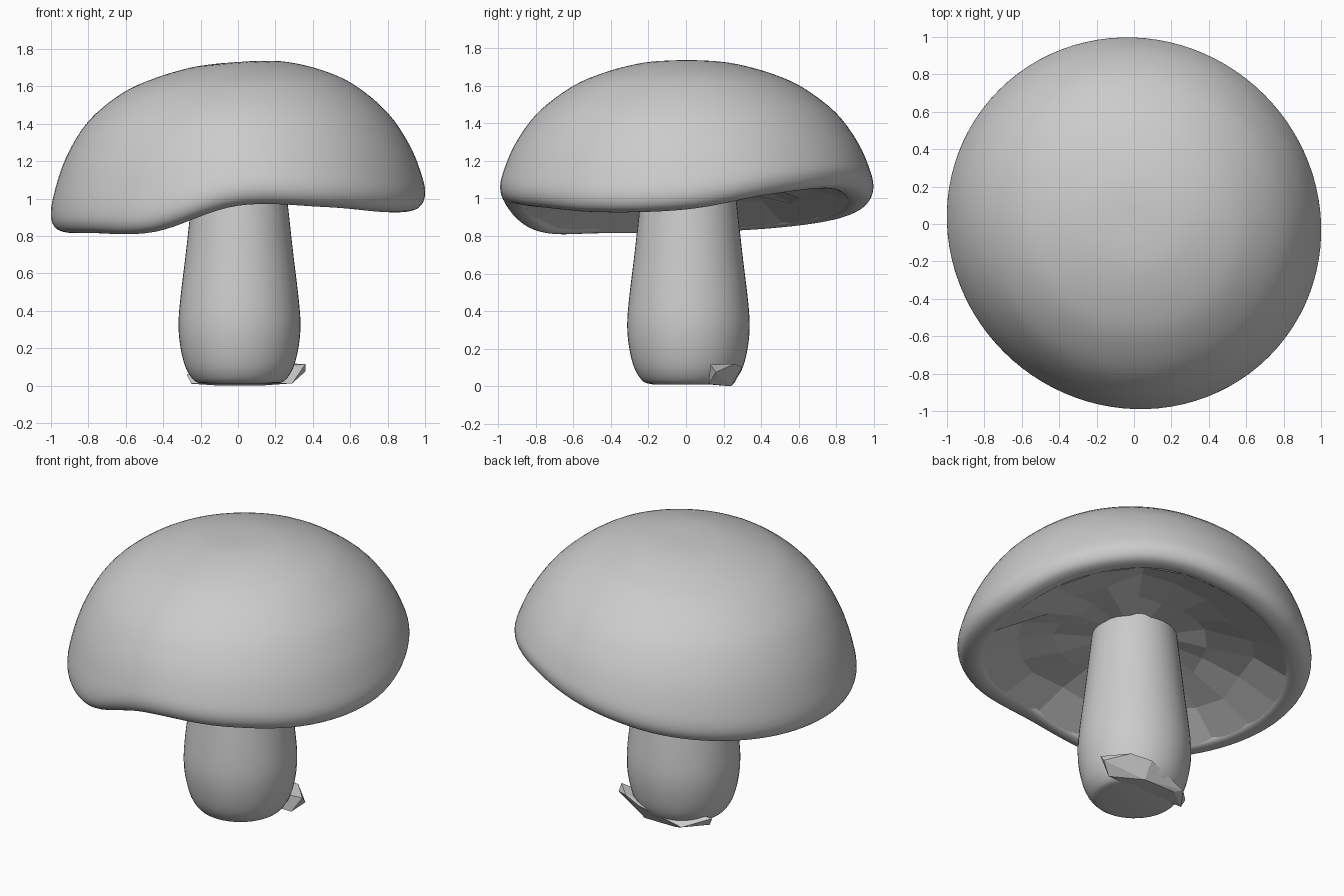
import bpy, bmesh, math, random
from mathutils import Vector

if "Cube" in bpy.data.objects:
    bpy.data.objects.remove(bpy.data.objects["Cube"])

random.seed(4)

# Height of the wavy cap rim every 30 degrees (0 = +x, 90 = back, 270 = front)
RIM = [.945, 1.025, 1.055, .98, .895, .845, .822, .818, .825, .965, .958, .93]


def rim(a):
    """Smooth periodic interpolation of the rim heights."""
    f = (math.degrees(a) % 360) / 30
    i, t = int(f), f - int(f)
    p, q, r, s = (RIM[(i + k) % 12] for k in (-1, 0, 1, 2))
    return .5 * (2 * q + (r - p) * t + (2 * p - 5 * q + 4 * r - s) * t * t
                 + (3 * q - p - 3 * r + s) * t ** 3)


def smooth_profile(pts, steps):
    """Catmull-Rom curve through profile points."""
    p = [Vector(q) for q in pts]
    p = [2 * p[0] - p[1]] + p + [2 * p[-1] - p[-2]]
    out = []
    for i in range(1, len(p) - 2):
        a, b, c, d = p[i - 1:i + 3]
        for s in range(steps):
            t = s / steps
            out.append(.5 * (2 * b + (c - a) * t + (2 * a - 5 * b + 4 * c - d) * t * t
                             + (3 * b - a - 3 * c + d) * t ** 3))
    return out + [p[-2]]


def finish(bm, name, smooth):
    bmesh.ops.recalc_face_normals(bm, faces=bm.faces)
    me = bpy.data.meshes.new(name)
    bm.to_mesh(me)
    bm.free()
    ob = bpy.data.objects.new(name, me)
    bpy.context.collection.objects.link(ob)
    if smooth:
        bpy.ops.object.select_all(action='DESELECT')
        ob.select_set(True)
        bpy.context.view_layer.objects.active = ob
        bpy.ops.object.shade_smooth_by_angle(angle=math.radians(40))
    return ob


def loft(name, profile, sides, place, smooth=True, cap_ends=()):
    """Spin a profile; place(r, z, angle, ring) gives each vertex position."""
    bm = bmesh.new()
    rings = [[bm.verts.new(place(r, z, 2 * math.pi * k / sides, i)) for k in range(sides)]
             for i, (r, z) in enumerate(profile)]
    for lo, hi in zip(rings, rings[1:]):
        for k in range(sides):
            n = (k + 1) % sides
            bm.faces.new((lo[k], lo[n], hi[n], hi[k]))
    for e in cap_ends:
        bm.faces.new(rings[e])
    return finish(bm, name, smooth)


# Cap: domed shell, slightly oval on the diagonal, with a wavy inward-curling rim
def cap_place(r, z, a, i):
    w = max(0, min(1, (1.73 - z) / .7)) ** 1.7
    h = z + (rim(a) - .95) * w + .022 * math.cos(a) * math.sin(math.pi * r) * (1 - w)
    r *= 1 - .018 * math.sin(2 * a)
    return (r * math.cos(a), r * math.sin(a) * .993 + .004, h)


cap = [(.02, 1.73), (.13, 1.728), (.27, 1.713), (.45, 1.665), (.62, 1.59), (.8, 1.45),
       (.92, 1.28), (.985, 1.12), (1.0, 1.03), (.975, .97), (.92, .948), (.87, .955),
       (.84, .99)]
loft("cap", smooth_profile(cap, 4), 96, cap_place, cap_ends=(0,))


# Underside: coarse faceted surface rising from the lip to the stem
def under_place(r, z, a, i):
    t = (.87 - r) / (.87 - .2)
    h = (rim(a) + .01) * (1 - t) + 1.09 * t + .04 * math.sin(math.pi * t)
    if 0 < i < 3:
        h += random.uniform(-.03, .03)
        r += random.uniform(-.03, .03)
    r *= 1 - .018 * math.sin(2 * a)
    return (r * math.cos(a), r * math.sin(a), h)


loft("cap_underside", [(.87, 0), (.66, 0), (.43, 0), (.2, 0)], 20, under_place,
     smooth=False)


# Stem: slightly bulging column with a rounded foot
def stem_place(r, z, a, i):
    return (r * math.cos(a) + .008, r * math.sin(a) + .013, z)


stem = [(.19, .01), (.24, .025), (.285, .09), (.313, .19), (.326, .31), (.318, .45),
        (.288, .7), (.258, .97), (.24, 1.12)]
loft("stem", smooth_profile(stem, 4), 48, stem_place, cap_ends=(0, -1))

# Faceted chunk at the back of the stem foot
bm = bmesh.new()
for p in [(.36, .13, .115), (.36, .16, .075), (.29, .12, .012), (-.25, .12, .01),
          (-.275, .13, .06), (-.15, .26, .02), (.12, .24, 0), (.12, .30, .1),
          (.24, .26, .12), (-.1, .24, 0)]:
    bm.verts.new(p)
bmesh.ops.convex_hull(bm, input=bm.verts)
finish(bm, "stem_foot_chunk", False)
